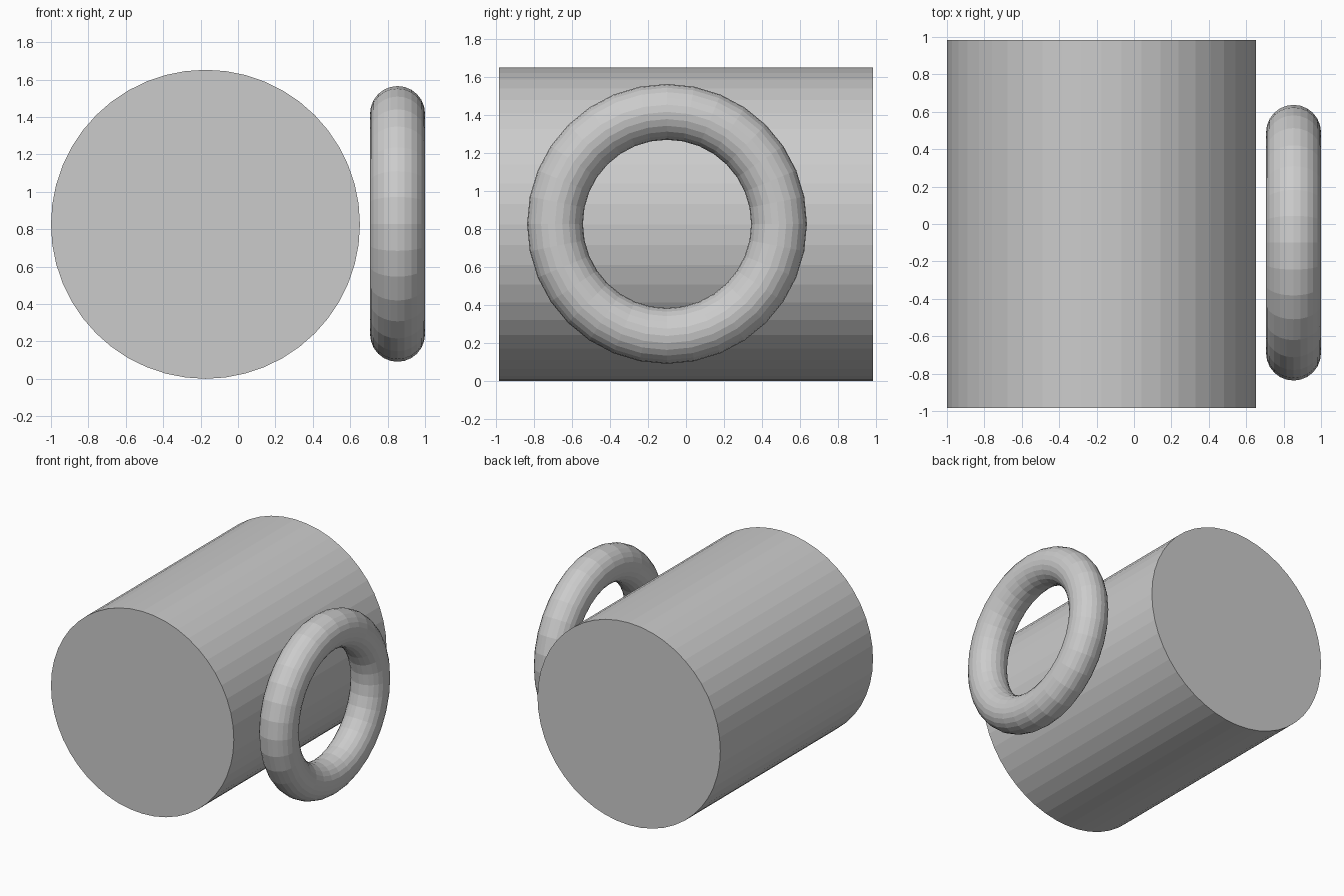
import bpy
from math import pi

if "Cube" in bpy.data.objects:
    bpy.data.objects.remove(bpy.data.objects["Cube"])

# Drum lying along the y axis
bpy.ops.mesh.primitive_cylinder_add(
    vertices=48, radius=0.826, depth=1.97,
    location=(-0.174, 0, 0.826), rotation=(pi / 2, 0, 0))
bpy.context.object.name = "drum"

# Free-standing ring beside the drum, facing the right side
bpy.ops.mesh.primitive_torus_add(
    major_segments=32, minor_segments=24,
    major_radius=0.59, minor_radius=0.147,
    location=(0.853, -0.1, 0.828), rotation=(0, pi / 2, 0))
bpy.context.object.name = "ring"
